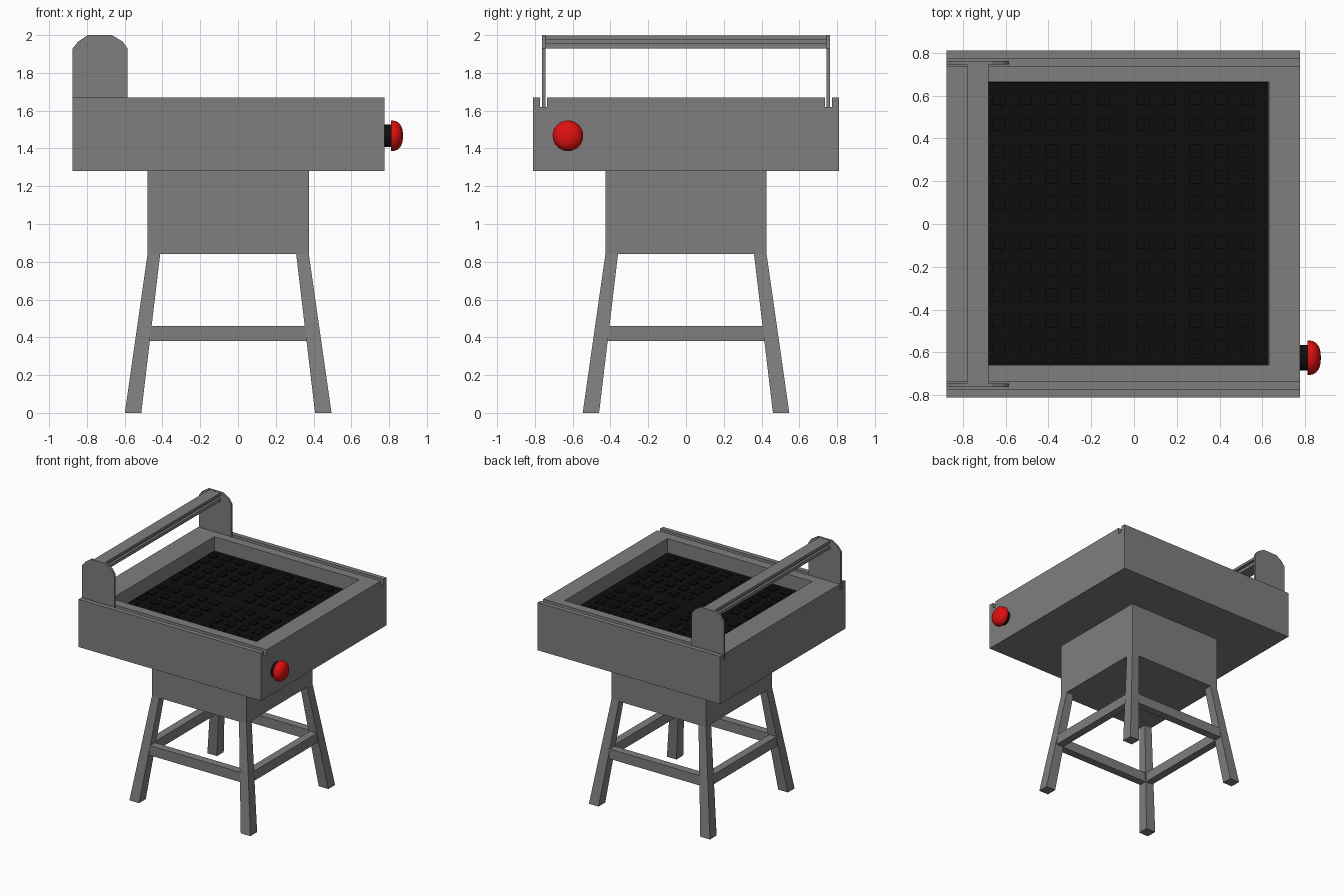
import bpy, bmesh, math
from mathutils import Matrix

cube = bpy.data.objects.get("Cube")
if cube:
    bpy.data.objects.remove(cube, do_unlink=True)


def material(name, rgb):
    m = bpy.data.materials.new(name)
    m.use_nodes = True
    m.diffuse_color = (*rgb, 1)
    m.node_tree.nodes["Principled BSDF"].inputs["Base Color"].default_value = (*rgb, 1)
    return m


GREY = material("metal grey", (0.21, 0.21, 0.21))
BLACK = material("honeycomb black", (0.004, 0.004, 0.004))
RED = material("button red", (0.75, 0.005, 0.005))


def finish(name, bm, mat):
    bmesh.ops.recalc_face_normals(bm, faces=bm.faces)
    mesh = bpy.data.meshes.new(name)
    bm.to_mesh(mesh)
    bm.free()
    mesh.materials.append(mat)
    obj = bpy.data.objects.new(name, mesh)
    bpy.context.collection.objects.link(obj)
    return obj


def add_box(bm, x, y, z):
    """Add a box given its (low, high) range on each axis."""
    size = Matrix.Diagonal((x[1] - x[0], y[1] - y[0], z[1] - z[0], 1))
    mid = Matrix.Translation((sum(x) / 2, sum(y) / 2, sum(z) / 2))
    bmesh.ops.create_cube(bm, size=1, matrix=mid @ size)


def box(name, x, y, z, mat=GREY):
    bm = bmesh.new()
    add_box(bm, x, y, z)
    return finish(name, bm, mat)


def prism(name, points, vector, mat=GREY):
    """Sweep a closed outline along a vector."""
    bm = bmesh.new()
    face = bm.faces.new([bm.verts.new(p) for p in points])
    swept = bmesh.ops.extrude_face_region(bm, geom=[face], use_keep_orig=True)
    verts = [g for g in swept["geom"] if isinstance(g, bmesh.types.BMVert)]
    bmesh.ops.translate(bm, verts=verts, vec=vector)
    return finish(name, bm, mat)


# Table body: grooved profile swept along x, with a recess cut in the top
LEFT, RIGHT, TOP = -0.875, 0.775, 1.67
half = [(0.81, 1.28), (0.81, TOP), (0.772, TOP), (0.772, 1.62), (0.737, 1.62), (0.737, TOP)]
outline = half + [(-y, z) for y, z in reversed(half)]
body = prism("table_body", [(LEFT, y, z) for y, z in outline], (RIGHT - LEFT, 0, 0))
cutter = box("recess_cutter", (-0.68, 0.63), (-0.66, 0.665), (1.545, 1.8))
cutter.hide_render = True
cut = body.modifiers.new("recess", 'BOOLEAN')
cut.operation = 'DIFFERENCE'
cut.solver = 'EXACT'
cut.object = cutter
graph = bpy.context.evaluated_depsgraph_get()
body_mesh = bpy.data.meshes.new_from_object(body.evaluated_get(graph))
body.modifiers.clear()
body.data = body_mesh
bpy.data.objects.remove(cutter, do_unlink=True)

# Black work bed with small raised pads in four blocks
box("work_bed", (-0.679, 0.629), (-0.659, 0.664), (1.546, 1.555), BLACK)
bm = bmesh.new()
steps = [s * (0.0925 + 0.122 * k) for s in (-1, 1) for k in range(5)]
for dx in steps:
    for dy in steps:
        x, y = dx - 0.05, dy + 0.005
        add_box(bm, (x - 0.03, x + 0.03), (y - 0.03, y + 0.03), (1.553, 1.565))
finish("bed_pads", bm, BLACK)

# Gantry: two side plates and a slotted beam
plate = [(LEFT, 1.62), (LEFT, 1.93), (-0.847, 1.965), (-0.795, 2.0),
         (-0.667, 2.0), (-0.61, 1.965), (-0.585, 1.93), (-0.585, 1.62)]
for side, y in (("front", -0.762), ("back", 0.745)):
    prism("gantry_plate_" + side, [(x, y, z) for x, z in plate], (0, 0.017, 0))
edge = [(0.05, 1.93), (0.05, 1.955), (0.03, 1.955), (0.03, 1.977), (0.05, 1.977), (0.05, 1.998)]
beam = edge + [(-x, z) for x, z in reversed(edge)]
prism("gantry_beam", [(x - 0.73, -0.746, z) for x, z in beam], (0, 1.492, 0))

# Pedestal
CX = -0.052
box("pedestal", (CX - 0.427, CX + 0.427), (-0.427, 0.427), (0.84, 1.28))

# Splayed legs
for sx, xname in ((-1, "right"), (1, "left")):
    for sy, yname in ((-1, "front"), (1, "back")):
        bm = bmesh.new()
        rings = []
        for z, a, b in ((0, 0.46, 0.547), (0.84, 0.36, 0.427)):
            square = ((a, a), (b, a), (b, b), (a, b))
            rings.append([bm.verts.new((CX + sx * u, sy * v, z)) for u, v in square])
        for ring in rings:
            bm.faces.new(ring)
        for i in range(4):
            j = (i + 1) % 4
            bm.faces.new((rings[0][i], rings[0][j], rings[1][j], rings[1][i]))
        finish("leg_" + yname + "_" + xname, bm, GREY)

# Stretcher rails between the legs
IN, OUT, SPAN, HEIGHT = 0.418, 0.482, 0.43, (0.38, 0.46)
for s, xname, yname in ((-1, "right", "front"), (1, "left", "back")):
    near, far = sorted((s * IN, s * OUT))
    box("rail_" + yname, (CX - SPAN, CX + SPAN), (near, far), HEIGHT)
    box("rail_" + xname, (CX + near, CX + far), (-SPAN, SPAN), HEIGHT)


# Stop button on the left side
def lathe(name, profile, mat):
    """Turn (x, radius) points around the button's axis."""
    bm = bmesh.new()
    verts = [bm.verts.new((x, r, 0)) for x, r in profile]
    edges = [bm.edges.new(pair) for pair in zip(verts, verts[1:])]
    bmesh.ops.spin(bm, geom=verts + edges, cent=(0, 0, 0), axis=(1, 0, 0),
                   angle=math.tau, steps=32)
    bmesh.ops.remove_doubles(bm, verts=bm.verts, dist=0.0005)
    obj = finish(name, bm, mat)
    obj.location = (RIGHT, -0.625, 1.467)
    bpy.ops.object.select_all(action='DESELECT')
    obj.select_set(True)
    bpy.context.view_layer.objects.active = obj
    bpy.ops.object.shade_smooth_by_angle(angle=math.radians(40))


lathe("button_stem", [(-0.005, 0), (-0.005, 0.06), (0.04, 0.06), (0.04, 0)], BLACK)
dome = [(0.035 + 0.063 * math.sin(t) ** 0.8, 0.081 * max(0, math.cos(t)) ** 0.8)
        for t in (math.pi / 2 * i / 10 for i in range(11))]
lathe("button_cap", [(0.035, 0)] + dome, RED)
